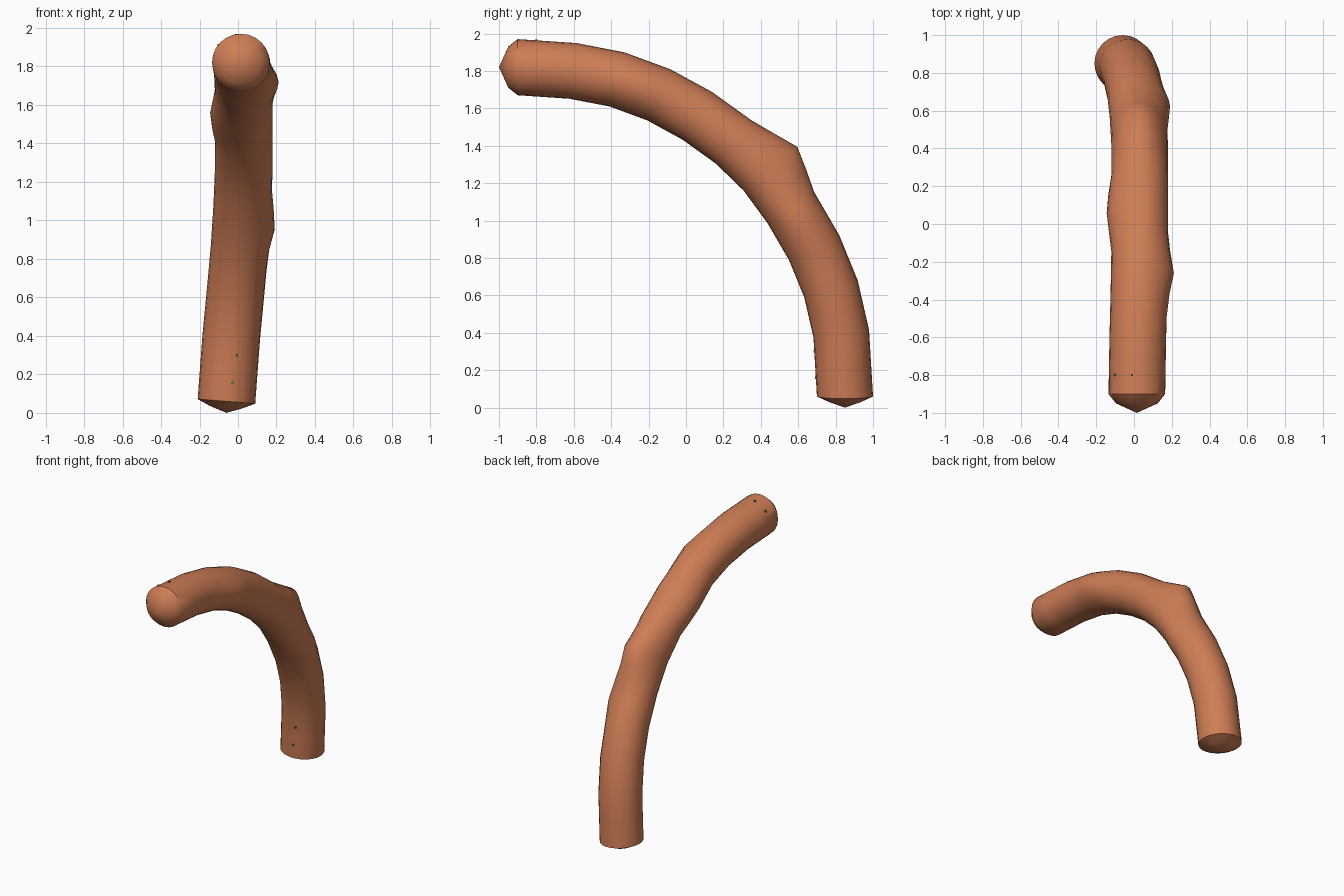
import bpy, bmesh, math
from mathutils import Vector as V

if "Cube" in bpy.data.objects:
    bpy.data.objects.remove(bpy.data.objects["Cube"])

SIDES, R = 24, 0.15

def material(name, col):
    m = bpy.data.materials.new(name)
    m.diffuse_color = (*col, 1)
    m.use_nodes = True
    m.node_tree.nodes["Principled BSDF"].inputs["Base Color"].default_value = m.diffuse_color
    return m

clay = material("terracotta", (0.62, 0.205, 0.092))
green = material("green", (0.10, 0.30, 0.07))

# Centre line of the bent stem, from the foot to the tip
path = [V(p) for p in [
    (-.06, .85, .06), (-.035, .83, .395), (-.012, .775, .635), (.008, .685, .855),
    (.022, .56, 1.07), (.03, .42, 1.26), (.03, .255, 1.42), (.03, .06, 1.56),
    (.03, -.145, 1.672), (.026, -.37, 1.755), (.02, -.605, 1.80), (.015, -.9, 1.82)]]

# Knots: centre, push, reach
knots = [
    (V((.02, .54, 1.36)), V((0, .062, .036)), .24),
    (V((-.12, .06, 1.54)), V((-.025, 0, 0)), .24),
    (V((.175, -.26, 1.71)), V((.033, 0, .005)), .19),
    (V((.17, .61, .97)), V((.027, 0, 0)), .19)]

def frame(i):
    if i == 0:
        t = V((.08, 0, 1))
    elif i == len(path) - 1:
        t = V((0, -1, 0))
    else:
        t = (path[i + 1] - path[i]).normalized() + (path[i] - path[i - 1]).normalized()
    t.normalize()
    out = V((1, 0, 0)).cross(t).normalized() * -1   # away from the bend's centre
    side = t.cross(out)
    if side.x < 0:
        side = -side
    return t, side, out

def ring(i, r=R, shift=0.0):
    t, side, out = frame(i)
    return [path[i] + t * shift + (side * math.cos(a) + out * math.sin(a)) * r
            for a in (2 * math.pi * k / SIDES for k in range(SIDES))]

def bump(p):
    q = p.copy()
    for c, push, reach in knots:
        d = (p - c).length / reach
        if d < 1:
            q += push * (1 - d * d) ** 2
    return q

# Rings with a midpoint ring in each segment, and stepped caps at the ends
rings = [ring(0, .085, -.03)]
for i in range(len(path)):
    rings.append(ring(i))
    if i < len(path) - 1:
        rings.append([(a + b) / 2 for a, b in zip(ring(i), ring(i + 1))])
last = len(path) - 1
rings.append(ring(last, .11, .05))

bm = bmesh.new()
loops = [[bm.verts.new(bump(p)) for p in r] for r in rings]
for a, b in zip(loops, loops[1:]):
    for k in range(SIDES):
        n = (k + 1) % SIDES
        bm.faces.new((a[k], a[n], b[n], b[k]))
for loop, tip in ((loops[0], V((-.06, .85, 0))), (loops[-1], V((.015, -1, 1.82)))):
    v = bm.verts.new(tip)
    for k in range(SIDES):
        bm.faces.new((loop[k], loop[(k + 1) % SIDES], v))
bmesh.ops.recalc_face_normals(bm, faces=bm.faces)
me = bpy.data.meshes.new("stem")
bm.to_mesh(me)
bm.free()
stem = bpy.data.objects.new("stem", me)
bpy.context.collection.objects.link(stem)
me.materials.append(clay)
bpy.context.view_layer.objects.active = stem
stem.select_set(True)
bpy.ops.object.shade_smooth_by_angle(angle=math.radians(40))

# Tiny green flecks on the bark
flecks = [(.02, .572, .76), (-.03, .695, .16), (-.005, .687, .3),
          (-.01, -.8, 1.963), (-.1, -.8, 1.91)]
for n, p in enumerate(flecks):
    bpy.ops.mesh.primitive_cube_add(size=.012, location=p)
    o = bpy.context.object
    o.name = f"fleck_{n + 1}"
    o.data.materials.append(green)
